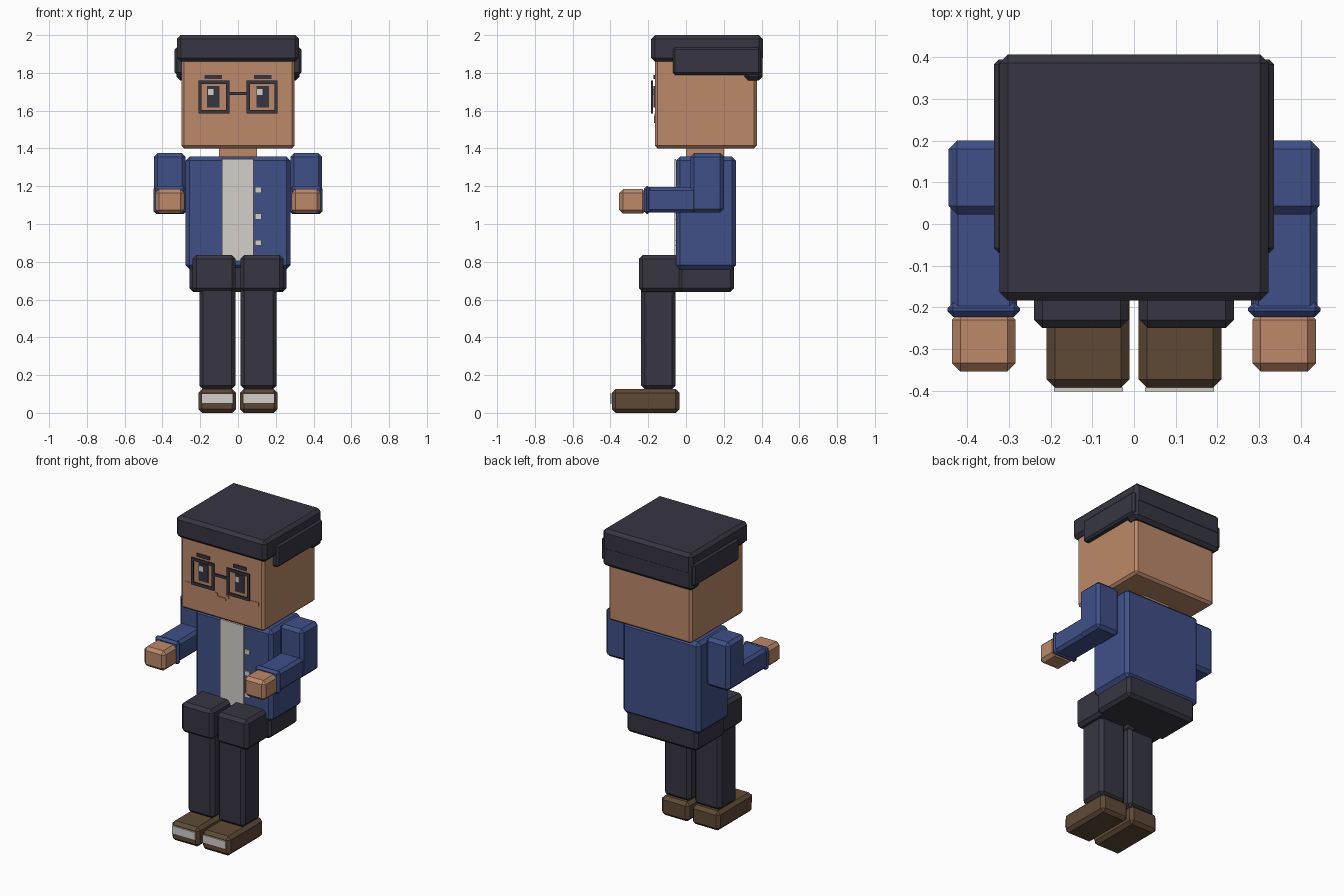
import bpy
import bmesh


def srgb(r, g, b):
    """8-bit display colour to linear RGBA."""
    lin = [(c / 255 / 12.92) if c < 10 else ((c / 255 + 0.055) / 1.055) ** 2.4 for c in (r, g, b)]
    return (*lin, 1.0)


def material(name, rgb):
    m = bpy.data.materials.new(name)
    m.diffuse_color = srgb(*rgb)
    return m


SKIN = material("skin", (188, 137, 106))
BLUE = material("jacket blue", (64, 80, 136))
DARK = material("charcoal", (55, 54, 66))
BROWN = material("shoe brown", (94, 74, 54))
WHITE = material("off white", (212, 208, 202))


def box(name, xr, yr, zr, mat, bevel=0.0):
    """Chamfered box from its x, y and z ranges."""
    bm = bmesh.new()
    bmesh.ops.create_cube(bm, size=1.0)
    for v in bm.verts:
        for i, (lo, hi) in enumerate((xr, yr, zr)):
            v.co[i] = lo if v.co[i] < 0 else hi
    if bevel:
        bmesh.ops.bevel(bm, geom=bm.edges[:], offset=bevel, segments=1, affect='EDGES')
    bmesh.ops.recalc_face_normals(bm, faces=bm.faces[:])
    me = bpy.data.meshes.new(name)
    bm.to_mesh(me)
    bm.free()
    me.materials.append(mat)
    ob = bpy.data.objects.new(name, me)
    bpy.context.collection.objects.link(ob)
    return ob


def pair(name, xr, yr, zr, mat, bevel=0.0):
    """The same box on both sides of the body; xr is given for +x."""
    box(name + "_left", xr, yr, zr, mat, bevel)
    box(name + "_right", (-xr[1], -xr[0]), yr, zr, mat, bevel)


# Head, neck and hair
box("head", (-0.30, 0.30), (-0.165, 0.375), (1.40, 1.93), SKIN, 0.015)
box("neck", (-0.10, 0.10), (0.0, 0.20), (1.33, 1.42), SKIN)
box("hair_top", (-0.323, 0.323), (-0.184, 0.407), (1.86, 2.0), DARK, 0.02)
box("hair_back", (-0.325, 0.325), (0.31, 0.405), (1.76, 1.93), DARK, 0.02)
pair("hair_side", (0.28, 0.336), (-0.07, 0.395), (1.79, 1.935), DARK, 0.012)

# Eyes, brows and cheeks as thin plates on the face
FACE = -0.165
pair("eye", (0.097, 0.163), (FACE - 0.006, FACE + 0.002), (1.617, 1.73), DARK)
for side, x in (("left", 0.101), ("right", -0.159)):
    box("eye_glint_" + side, (x, x + 0.028), (FACE - 0.009, FACE - 0.004), (1.682, 1.715), WHITE)
pair("eyebrow", (0.086, 0.178), (FACE - 0.007, FACE + 0.002), (1.768, 1.79), DARK)
pair("cheek", (0.175, 0.265), (FACE - 0.003, FACE + 0.004), (1.56, 1.585), SKIN)

# Smile
box("mouth", (-0.03, 0.03), (FACE - 0.004, FACE + 0.004), (1.535, 1.55), SKIN)
pair("mouth_corner", (0.03, 0.05), (FACE - 0.004, FACE + 0.004), (1.55, 1.57), SKIN)

# Glasses
GY = (-0.184, -0.176)
pair("glasses_top", (0.045, 0.21), GY, (1.742, 1.76), DARK)
pair("glasses_bottom", (0.045, 0.21), GY, (1.585, 1.603), DARK)
pair("glasses_inner", (0.045, 0.063), GY, (1.603, 1.742), DARK)
pair("glasses_outer", (0.192, 0.21), GY, (1.603, 1.742), DARK)
box("glasses_bridge", (-0.045, 0.045), GY, (1.683, 1.699), DARK)

# Jacket with shirt front and buttons
box("jacket", (-0.278, 0.278), (-0.053, 0.265), (0.76, 1.357), BLUE, 0.022)
box("shirt_front", (-0.085, 0.083), (-0.062, -0.0525), (0.805, 1.345), WHITE)
for i, z in enumerate((0.90, 1.04, 1.18)):
    box(f"button_{i + 1}", (0.09, 0.125), (-0.062, -0.0525), (z - 0.015, z + 0.015), WHITE)

# Arms bent forward at the elbow
pair("upper_arm", (0.277, 0.445), (0.023, 0.2), (1.06, 1.376), BLUE, 0.02)
pair("forearm", (0.281, 0.441), (-0.215, 0.15), (1.06, 1.195), BLUE, 0.018)
pair("cuff", (0.274, 0.448), (-0.223, -0.188), (1.053, 1.2), BLUE, 0.014)
pair("hand", (0.284, 0.437), (-0.354, -0.21), (1.055, 1.184), SKIN, 0.02)

# Seated hips and legs
box("hips", (-0.256, 0.256), (-0.04, 0.255), (0.64, 0.81), DARK, 0.02)
pair("thigh", (0.013, 0.24), (-0.25, 0.1), (0.64, 0.836), DARK, 0.02)
pair("shin", (0.014, 0.205), (-0.237, -0.055), (0.125, 0.67), DARK, 0.02)

# Shoes with pale toe plates
pair("shoe", (0.011, 0.21), (-0.393, -0.035), (0.0, 0.126), BROWN, 0.02)
pair("toe_plate", (0.027, 0.192), (-0.402, -0.3925), (0.05, 0.102), WHITE)
